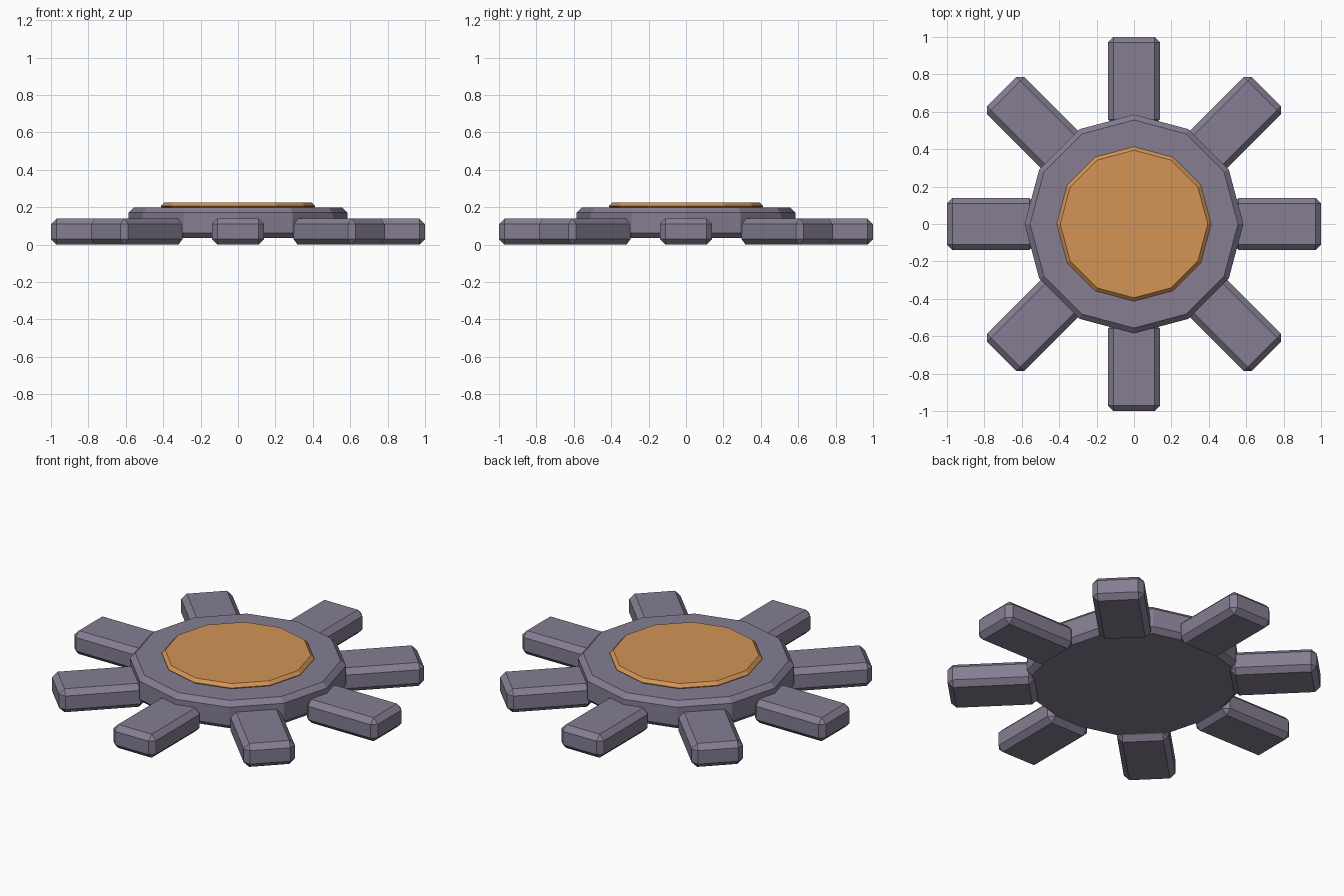
import bpy
import bmesh
from math import pi
from mathutils import Matrix, Vector

cube = bpy.data.objects.get("Cube")
if cube:
    bpy.data.objects.remove(cube, do_unlink=True)


def make_material(name, rgb):
    mat = bpy.data.materials.new(name)
    mat.use_nodes = True
    mat.diffuse_color = (*rgb, 1)
    mat.node_tree.nodes["Principled BSDF"].inputs["Base Color"].default_value = (*rgb, 1)
    return mat


def finish(name, bm, mat):
    bmesh.ops.recalc_face_normals(bm, faces=bm.faces)
    mesh = bpy.data.meshes.new(name)
    bm.to_mesh(mesh)
    bm.free()
    mesh.materials.append(mat)
    obj = bpy.data.objects.new(name, mesh)
    bpy.context.collection.objects.link(obj)
    return obj


def chamfer(bm, edges, width):
    bmesh.ops.bevel(bm, geom=edges, offset=width, offset_type='OFFSET',
                    segments=1, affect='EDGES', profile=0.5)


def chamfered_disc(name, radius, bottom, top, width, mat):
    """Twelve-sided disc with chamfered rims and sharp side corners."""
    bm = bmesh.new()
    bmesh.ops.create_cone(bm, cap_ends=True, segments=12, radius1=radius,
                          radius2=radius, depth=top - bottom,
                          matrix=Matrix.Translation((0, 0, (top + bottom) / 2)))
    rims = [e for e in bm.edges if abs(e.verts[0].co.z - e.verts[1].co.z) < 1e-4]
    chamfer(bm, rims, width)
    return finish(name, bm, mat)


def gear_tooth(name, angle, mat):
    """Box chamfered on every edge, pointing outward at the given angle."""
    inner, outer, width, height = 0.53, 1.0, 0.28, 0.14
    bm = bmesh.new()
    bmesh.ops.create_cube(bm, size=1)
    bmesh.ops.scale(bm, vec=Vector((outer - inner, width, height)), verts=bm.verts)
    bmesh.ops.translate(bm, vec=Vector(((inner + outer) / 2, 0, height / 2)), verts=bm.verts)
    chamfer(bm, bm.edges[:], 0.03)
    obj = finish(name, bm, mat)
    obj.rotation_euler.z = angle
    return obj


metal = make_material("grey_purple_metal", (0.235, 0.207, 0.287))
copper = make_material("copper_orange", (0.658, 0.296, 0.092))

# Hub and raised centre plate
chamfered_disc("hub", 0.585, 0.035, 0.2, 0.028, metal)
chamfered_disc("centre_plate", 0.413, 0.187, 0.225, 0.018, copper)

# Ring of teeth
for i in range(8):
    gear_tooth(f"tooth_{i + 1}", i * pi / 4, metal)
